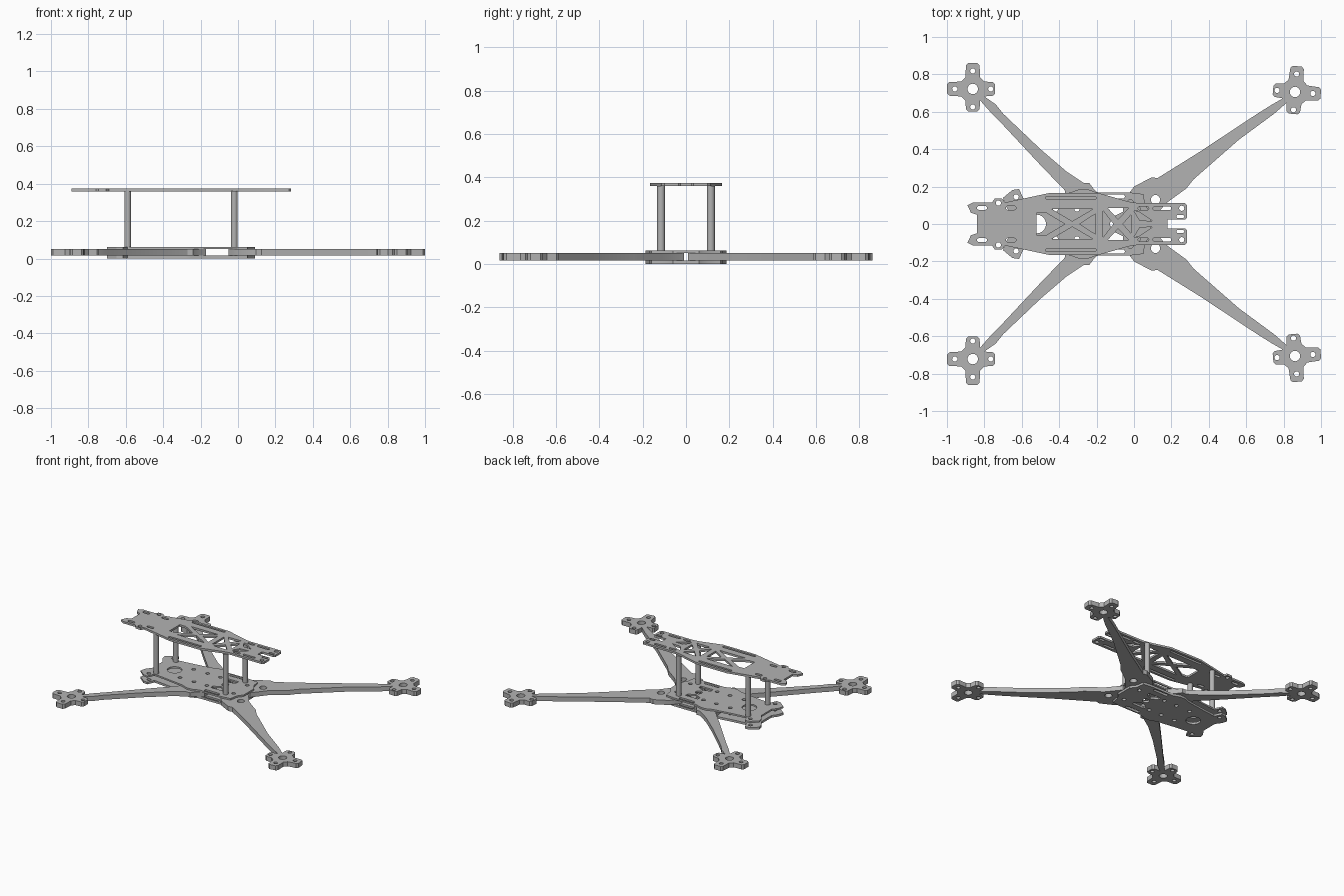
import bpy
from math import radians, cos, sin, pi
from mathutils import Vector, Matrix

default_cube = bpy.data.objects.get("Cube")
if default_cube:
    bpy.data.objects.remove(default_cube, do_unlink=True)

# One grey for the whole frame
grey = bpy.data.materials.new("plate_grey")
grey.use_nodes = True
colour = (0.45, 0.45, 0.45, 1)
grey.diffuse_color = colour
grey.node_tree.nodes["Principled BSDF"].inputs["Base Color"].default_value = colour


def circle(x, y, radius, sides=20):
    step = 2 * pi / sides
    return [(x + radius * cos(i * step), y + radius * sin(i * step)) for i in range(sides)]


def slot(x_start, x_end, y, radius):
    """Outline of a slot with rounded ends, running along x."""
    right = [(x_end + radius * cos(a), y + radius * sin(a))
             for a in (radians(d) for d in range(-90, 91, 30))]
    left = [(x_start + x_end - px, 2 * y - py) for px, py in right]
    return right + left


def flip(points):
    return [(x, -y) for x, y in reversed(points)]


def symmetric(half):
    """Close a half outline by mirroring it across y = 0."""
    return half + flip([p for p in half if p[1] > 0])


def both_sides(shapes):
    return shapes + [flip(s) for s in shapes]


def finish(obj):
    obj.data.materials.clear()
    obj.data.materials.append(grey)
    bpy.ops.object.select_all(action='DESELECT')
    obj.select_set(True)
    bpy.context.view_layer.objects.active = obj
    bpy.ops.object.shade_smooth_by_angle(angle=radians(30))


def flat_part(name, outline, holes, bottom, top):
    """Cut a flat plate: a filled profile with holes, extruded in z."""
    curve = bpy.data.curves.new(name + "_profile", 'CURVE')
    curve.dimensions = '2D'
    curve.fill_mode = 'BOTH'
    curve.extrude = (top - bottom) / 2
    for points in [outline] + holes:
        spline = curve.splines.new('POLY')
        spline.points.add(len(points) - 1)
        for target, (x, y) in zip(spline.points, points):
            target.co = (x, y, 0, 1)
        spline.use_cyclic_u = True
    profile = bpy.data.objects.new(name + "_profile", curve)
    bpy.context.collection.objects.link(profile)
    graph = bpy.context.evaluated_depsgraph_get()
    mesh = bpy.data.meshes.new_from_object(profile.evaluated_get(graph))
    bpy.data.objects.remove(profile, do_unlink=True)
    mesh.transform(Matrix.Translation((0, 0, (top + bottom) / 2)))
    obj = bpy.data.objects.new(name, mesh)
    bpy.context.collection.objects.link(obj)
    finish(obj)
    return obj


def motor_mount(x, y, lobes, turn):
    """Cross-shaped pad: lobes are (angle, length); returns outline and holes."""
    outline, holes = [], [circle(x, y, 0.028)]
    centre = Vector((x, y))
    for angle, length in lobes:
        spin = Matrix.Rotation(radians(angle + turn), 2)
        half = [(length, 0.024), (length - 0.012, 0.036), (0.062, 0.04)]
        for point in flip(half) + half:
            outline.append(tuple(centre + spin @ Vector(point)))
        holes.append(circle(*(centre + spin @ Vector((0.096, 0))), 0.014, 14))
    return outline, holes


# Arms: pad outline continued by the two edges and the clamped root
ARM_BOTTOM, ARM_TOP = 0.016, 0.05

pad, pad_holes = motor_mount(-0.862, 0.722, [(0, 0.12), (90, 0.139), (180, 0.138), (270, 0.12)], 0)
right_arm = pad + [
    (-0.76, 0.59), (-0.71, 0.54), (-0.5, 0.315), (-0.37, 0.18), (-0.34, 0.01),
    (-0.17, 0.01), (-0.17, 0.15), (-0.21, 0.18), (-0.24, 0.22), (-0.27, 0.22),
    (-0.36, 0.28), (-0.5, 0.4), (-0.7, 0.59), (-0.74, 0.64)]
right_holes = pad_holes + [circle(-0.2, 0.08, 0.014), circle(-0.105 - 0.2, 0.08, 0.014)]

pad, pad_holes = motor_mount(0.861, 0.706, [(270, 0.118), (0, 0.138), (90, 0.138), (180, 0.118)], -5)
left_arm = pad + [
    (0.74, 0.64), (0.66, 0.59), (0.35, 0.385), (0.125, 0.245), (0.095, 0.25),
    (0, 0.2), (-0.03, 0.16), (-0.05, 0.13), (-0.05, 0.01), (0.09, 0.01),
    (0.17, 0.11), (0.28, 0.19), (0.32, 0.24), (0.56, 0.45), (0.75, 0.59)]
left_holes = pad_holes + [circle(0.115, 0.13, 0.025), circle(0.02, 0.125, 0.014)]

for side, outline, holes in (("right", right_arm, right_holes), ("left", left_arm, left_holes)):
    flat_part(side + "_back_arm", outline, holes, ARM_BOTTOM, ARM_TOP)
    flat_part(side + "_front_arm", flip(outline), [flip(h) for h in holes], ARM_BOTTOM, ARM_TOP)

# Two clamping plates around the arm roots
base_outline = symmetric([
    (0.09, 0), (0.09, 0.06), (0.06, 0.1), (0.05, 0.16), (-0.02, 0.168), (-0.2, 0.168),
    (-0.25, 0.187), (-0.29, 0.187), (-0.34, 0.168), (-0.5, 0.145), (-0.59, 0.135),
    (-0.615, 0.187), (-0.65, 0.182), (-0.7, 0.14), (-0.69, 0.1), (-0.66, 0.06), (-0.66, 0)])
base_holes = [circle(-0.52, 0, 0.05), circle(-0.105, 0, 0.024)] + both_sides([
    slot(-0.16, -0.06, 0.147, 0.011),
    circle(-0.2, 0.08, 0.014), circle(-0.305, 0.08, 0.014), circle(-0.42, 0.08, 0.014),
    circle(0.02, 0.08, 0.014), circle(-0.63, 0.145, 0.014),
    [(-0.16, 0.065), (-0.11, 0.04), (-0.06, 0.065), (-0.06, 0.09), (-0.16, 0.09)]])
flat_part("lower_plate", base_outline, base_holes, 0, ARM_BOTTOM)
flat_part("middle_plate", base_outline, base_holes, ARM_TOP, 0.062)

# Top plate with truss windows and strap slots
top_outline = symmetric([
    (0.18, 0), (0.18, 0.024), (0.275, 0.024), (0.284, 0.035), (0.284, 0.1), (0.272, 0.112),
    (0.02, 0.112), (-0.03, 0.12), (-0.19, 0.166), (-0.45, 0.166), (-0.69, 0.115),
    (-0.705, 0.135), (-0.745, 0.135), (-0.76, 0.115), (-0.86, 0.115), (-0.89, 0.1),
    (-0.872, 0.06), (-0.84, 0.05), (-0.84, 0)])
centre_windows = [symmetric(half) for half in (
    [(-0.37, 0), (-0.47, 0.06), (-0.52, 0.06)],
    [(-0.205, 0.055), (-0.29, 0)],
    [(-0.11, 0), (-0.165, 0.07)],
    [(-0.015, 0.05), (-0.06, 0)])]
side_windows = both_sides([
    [(-0.44, 0.08), (-0.33, 0.015), (-0.22, 0.08)],
    [(-0.14, 0.085), (-0.085, 0.025), (-0.03, 0.085)],
    [(0, 0.07), (0.03, 0.02), (0.1, 0.015), (0.02, 0.07)],
    slot(-0.465, -0.21, 0.14, 0.008),
    slot(0.03, 0.07, 0.084, 0.009), slot(0.11, 0.19, 0.084, 0.009),
    slot(0.235, 0.26, 0.04, 0.009), circle(0.255, 0.084, 0.014),
    slot(-0.83, -0.795, 0.086, 0.01), slot(-0.675, -0.64, 0.086, 0.01),
    circle(-0.725, 0.112, 0.014)])
flat_part("top_plate", top_outline, centre_windows + side_windows, 0.359, 0.374)

# Standoffs between the middle and top plates
for end, x in (("right", -0.59), ("left", -0.02)):
    for face, y in (("front", -0.115), ("back", 0.115)):
        bpy.ops.mesh.primitive_cylinder_add(
            vertices=24, radius=0.018, depth=0.3, location=(x, y, 0.21))
        standoff = bpy.context.object
        standoff.name = f"{end}_{face}_standoff"
        finish(standoff)
